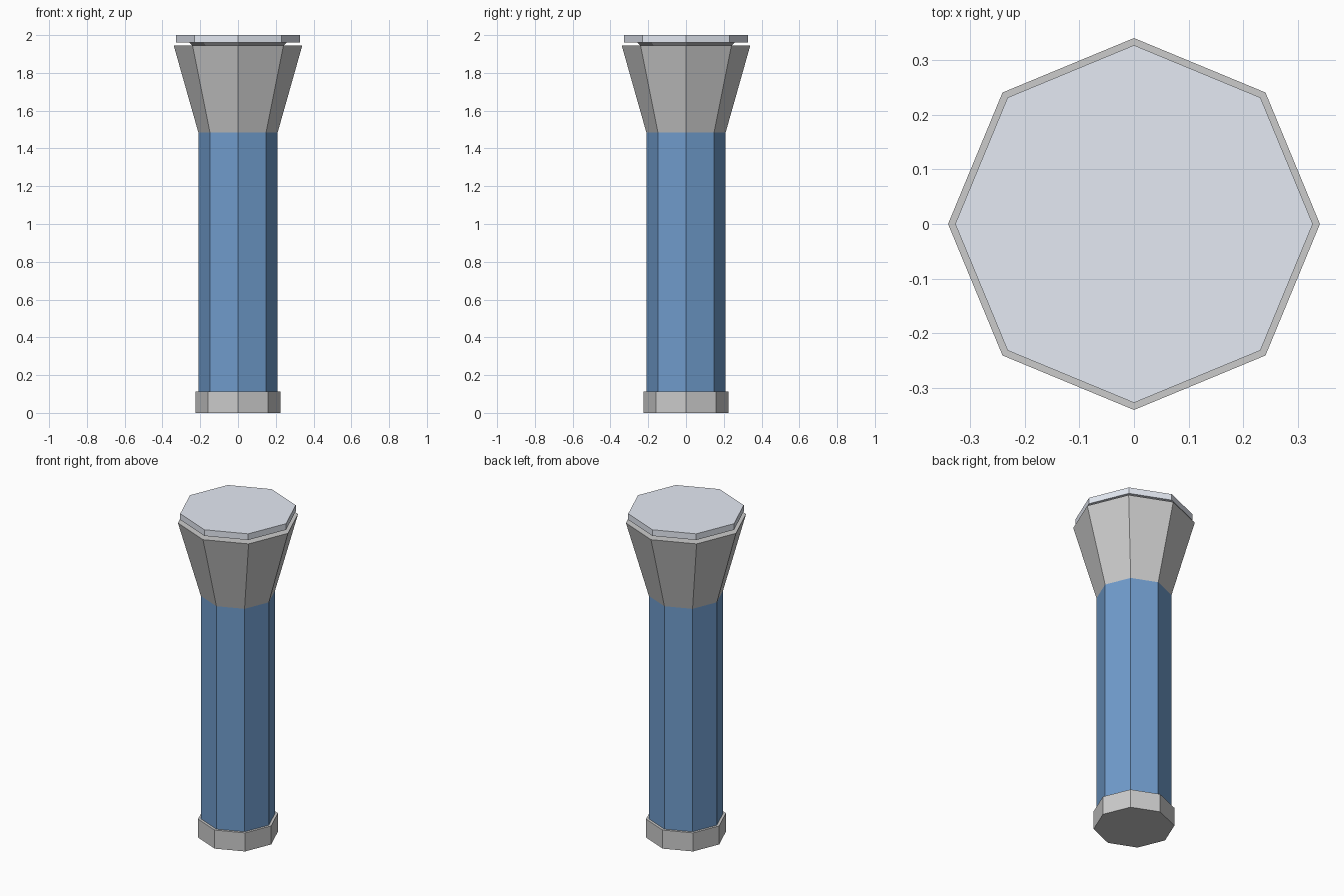
import bpy

if "Cube" in bpy.data.objects:
    bpy.data.objects.remove(bpy.data.objects["Cube"])

SIDES = 8


def material(name, color):
    m = bpy.data.materials.new(name)
    m.diffuse_color = color
    m.use_nodes = True
    m.node_tree.nodes["Principled BSDF"].inputs["Base Color"].default_value = m.diffuse_color
    return m


def section(name, z0, z1, r0, r1, mat=None):
    """Closed flat-faced octagonal section with a corner on the +x axis."""
    bpy.ops.mesh.primitive_cone_add(vertices=SIDES, radius1=r0, radius2=r1,
                                    depth=z1 - z0, location=(0, 0, (z0 + z1) / 2))
    ob = bpy.context.object
    ob.name = name
    if mat:
        ob.data.materials.append(mat)
    return ob


blue = material("blue", (0.16, 0.33, 0.6, 1))
glass = material("pale_glass", (0.78, 0.82, 0.9, 1))
dark = material("dark_grey", (0.4, 0.4, 0.42, 1))

# Tail cap and handle
section("tail_cap", 0.0, 0.114, 0.226, 0.226)
section("handle", 0.114, 1.485, 0.21, 0.21, blue)

# Flared head
section("head", 1.485, 1.944, 0.21, 0.34)

# Reflector bowl emerging just above the head rim, carrying the lens
section("reflector", 1.76, 1.962, 0.08, 0.258, dark)
section("lens", 1.962, 2.0, 0.327, 0.327, glass)
